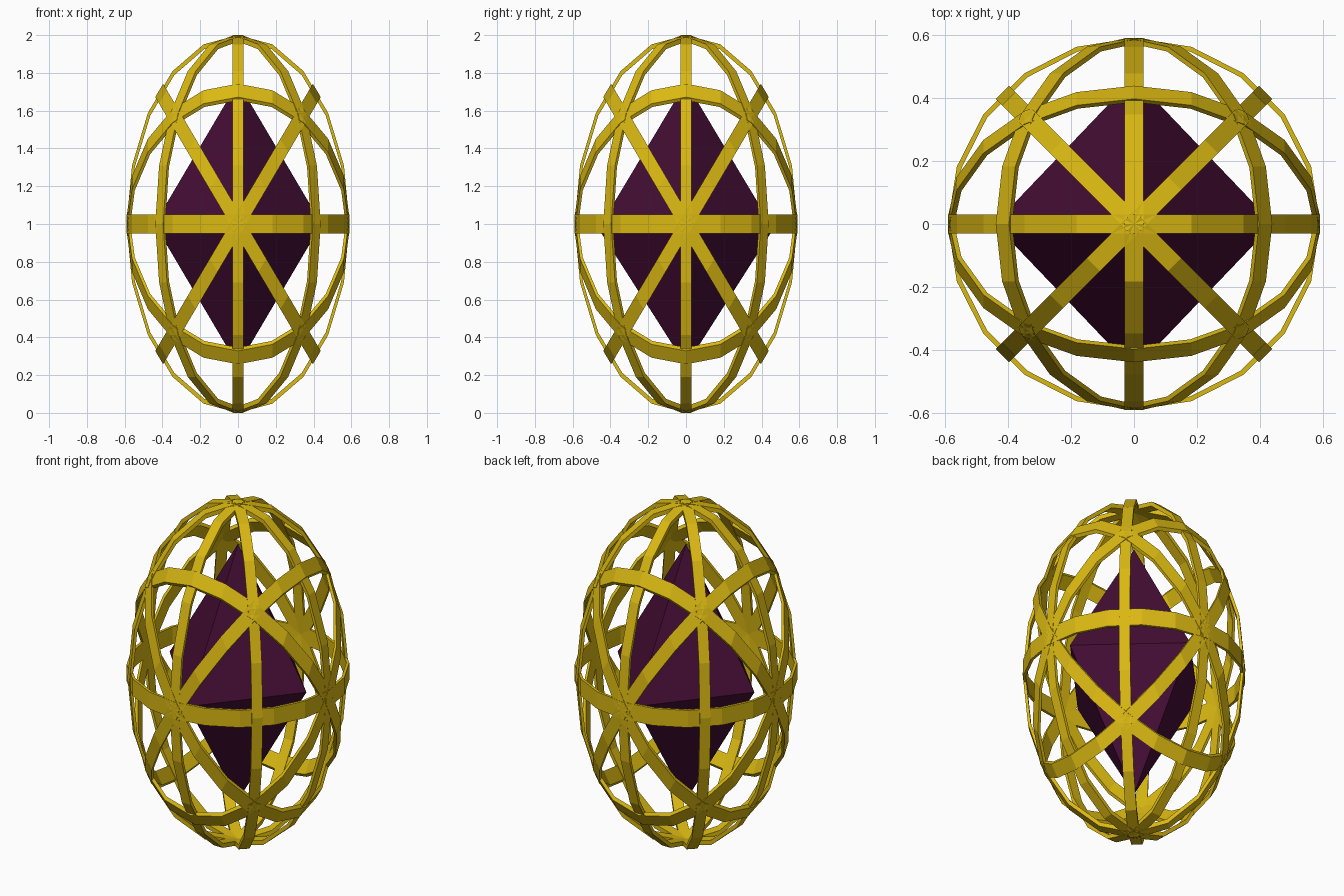
import bpy, math
from mathutils import Vector

if "Cube" in bpy.data.objects:
    bpy.data.objects.remove(bpy.data.objects["Cube"])

SQUASH = Vector((0.59, 0.59, 1.0))   # round cage squeezed into an egg shape
CENTRE = Vector((0, 0, 1))
SEGMENTS, HALF_WIDTH, THICKNESS = 20, 0.05, 0.026


def material(name, colour):
    m = bpy.data.materials.new(name)
    m.diffuse_color = (*colour, 1)
    m.use_nodes = True
    m.node_tree.nodes["Principled BSDF"].inputs["Base Color"].default_value = m.diffuse_color
    return m


gold = material("gold", (0.70, 0.48, 0.006))
purple = material("dark purple", (0.058, 0.004, 0.034))


def add_object(name, verts, faces, mat):
    mesh = bpy.data.meshes.new(name)
    mesh.from_pydata([v * SQUASH + CENTRE for v in verts], [], faces)
    mesh.materials.append(mat)
    ob = bpy.data.objects.new(name, mesh)
    bpy.context.collection.objects.link(ob)
    return ob


def ring(name, normal, start):
    """Flat band around a great circle of the unit sphere."""
    n, u = Vector(normal).normalized(), Vector(start)
    v = n.cross(u)
    verts, faces = [], []
    for i in range(SEGMENTS):
        a = math.tau * i / SEGMENTS
        d = u * math.cos(a) + v * math.sin(a)
        for r, w in ((1, -1), (1, 1), (1 - THICKNESS, 1), (1 - THICKNESS, -1)):
            verts.append(d * r + n * HALF_WIDTH * w)
        b, c = 4 * i, 4 * ((i + 1) % SEGMENTS)
        for k in range(4):
            m = (k + 1) % 4
            faces.append((b + k, c + k, c + m, b + m))
    add_object(name, verts, faces, gold)


# Cage: three straight rings and six diagonal ones
X, Y, Z = (1, 0, 0), (0, 1, 0), (0, 0, 1)
ring("equator_ring", Z, X)
ring("front_ring", Y, X)
ring("side_ring", X, Y)
for s, side in ((1, "a"), (-1, "b")):
    ring("upright_diagonal_ring_" + side, (1, s, 0), Z)
    ring("sideways_tilted_ring_" + side, (1, 0, s), Y)
    ring("forward_tilted_ring_" + side, (0, 1, s), X)

# Crystal: eight-sided gem floating in the middle
R, RY, DROP = 0.75, 0.785, -0.025
gem = [Vector(p) for p in ((R, 0, 0), (0, RY, DROP), (-R, 0, 0),
                           (0, -RY, DROP), (0, 0, R), (0, 0, -R))]
faces = []
for i in range(4):
    j = (i + 1) % 4
    faces += [(i, j, 4), (j, i, 5)]
add_object("crystal", gem, faces, purple)
